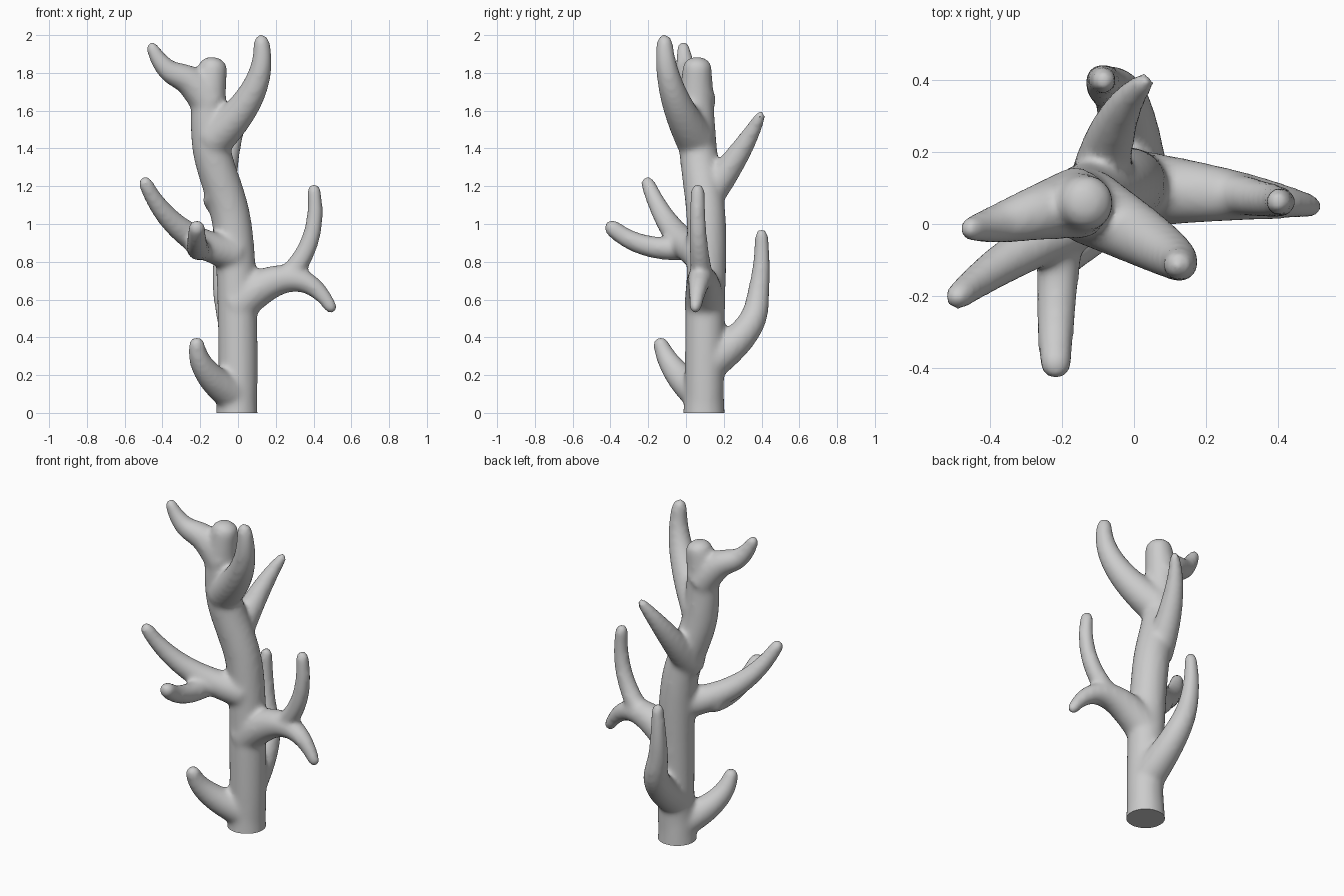
import bpy, bmesh, math
from mathutils import Vector

if "Cube" in bpy.data.objects:
    bpy.data.objects.remove(bpy.data.objects["Cube"])

SIDES = 20


def spline(pts, steps=10):
    """Smooth path through a few points, with curved (parabolic) ends."""
    p = [Vector(q) for q in pts]
    p = [3 * p[0] - 3 * p[1] + p[2]] + p + [3 * p[-1] - 3 * p[-2] + p[-3]]
    out = []
    for i in range(1, len(p) - 2):
        a, b, c, d = p[i - 1:i + 3]
        for s in range(steps):
            t = s / steps
            out.append(0.5 * (2 * b + (c - a) * t + (2 * a - 5 * b + 4 * c - d) * t * t
                              + (3 * b - a - 3 * c + d) * t ** 3))
    return out + [p[-2]]


def limb(bm, r0, r1, *pts, power=1, cap=1):
    """Tube tapering from r0 to r1, with a rounded tip."""
    centres = spline(pts)
    last = len(centres) - 1
    radii = [0.003 + r0 + (r1 - r0) * (i / last) ** power for i in range(last + 1)]
    end_dir = (centres[-1] - centres[-2]).normalized()
    tip, r = centres[-1].copy(), radii[-1]
    for k in (1, 2, 3):
        a = k * math.pi / 7
        centres.append(tip + end_dir * (r * cap + 0.006) * math.sin(a))
        radii.append(r * math.cos(a))
    rings, side = [], Vector((0.6, 0.8, 0.05))
    for i, c in enumerate(centres):
        d = (centres[min(i + 1, len(centres) - 1)] - centres[max(i - 1, 0)]).normalized()
        side = (side - d * side.dot(d)).normalized()
        other = d.cross(side)
        rings.append([bm.verts.new(c + radii[i] * (side * math.cos(a) + other * math.sin(a)))
                      for a in (2 * math.pi * k / SIDES for k in range(SIDES))])
    for lo, hi in zip(rings, rings[1:]):
        for k in range(SIDES):
            n = (k + 1) % SIDES
            bm.faces.new((lo[k], lo[n], hi[n], hi[k]))
    bm.faces.new(rings[0][::-1])
    bm.faces.new(rings[-1])


bm = bmesh.new()
# trunk and its slightly flared foot
limb(bm, .102, .074, (-.007, .095, -.1), (-.002, .1, .45), (-.032, .108, 1),
     (-.146, .062, 1.43), (-.132, .06, 1.83), power=6, cap=.65)
limb(bm, .114, .09, (-.007, .095, -.1), (-.005, .096, .1), (-.003, .098, .3))
# low front and low back branches
limb(bm, .09, .041, (-.03, .07, .1), (-.167, -.055, .22), (-.218, -.13, .355))
limb(bm, .1, .033, (0, .1, .25), (-.03, .33, .455), (-.08, .388, .67), (-.085, .4, .935), power=.85)
# upper back branch
limb(bm, .085, .028, (-.1, .08, 1.1), (-.055, .27, 1.36), (.025, .39, 1.565), power=1.2)
# left branch and its front fork
limb(bm, .09, .036, (-.02, .08, .84), (-.3, -.07, .97), (-.487, -.2, 1.21))
limb(bm, .065, .043, (-.2, .03, .88), (-.215, -.2, .883), (-.218, -.385, .975))
# right branch and its upright fork
limb(bm, .108, .032, (-.02, .1, .56), (.27, .08, .71), (.488, .05, .565))
limb(bm, .06, .035, (.24, .09, .7), (.38, .066, .91), (.402, .062, 1.17), power=.8)
# top right and top left branches
limb(bm, .105, .041, (-.13, .05, 1.45), (.077, -.07, 1.7), (.125, -.113, 1.955), power=.85)
limb(bm, .1, .033, (-.15, .06, 1.64), (-.255, .035, 1.755), (-.37, .003, 1.815),
     (-.45, -.013, 1.925))

mesh = bpy.data.meshes.new("branching_stem")
bm.to_mesh(mesh)
bm.free()
stem = bpy.data.objects.new("branching_stem", mesh)
bpy.context.collection.objects.link(stem)

# fuse the limbs and soften the joints
fuse = stem.modifiers.new("fuse", 'REMESH')
fuse.mode = 'VOXEL'
fuse.voxel_size = 0.014
soft = stem.modifiers.new("soften", 'SMOOTH')
soft.factor = 0.5
soft.iterations = 12
dg = bpy.context.evaluated_depsgraph_get()
fused = bpy.data.meshes.new_from_object(stem.evaluated_get(dg))
stem.modifiers.clear()

# flat foot on the ground
bm = bmesh.new()
bm.from_mesh(fused)
cut = bmesh.ops.bisect_plane(bm, geom=bm.verts[:] + bm.edges[:] + bm.faces[:], dist=1e-5,
                             plane_co=(0, 0, 0), plane_no=(0, 0, 1), clear_inner=True)
rim = [e for e in cut["geom_cut"] if isinstance(e, bmesh.types.BMEdge)]
bmesh.ops.holes_fill(bm, edges=rim, sides=0)
bmesh.ops.recalc_face_normals(bm, faces=bm.faces[:])
bm.to_mesh(fused)
bm.free()
stem.data = fused

bpy.context.view_layer.objects.active = stem
stem.select_set(True)
bpy.ops.object.shade_smooth_by_angle(angle=math.radians(50))
